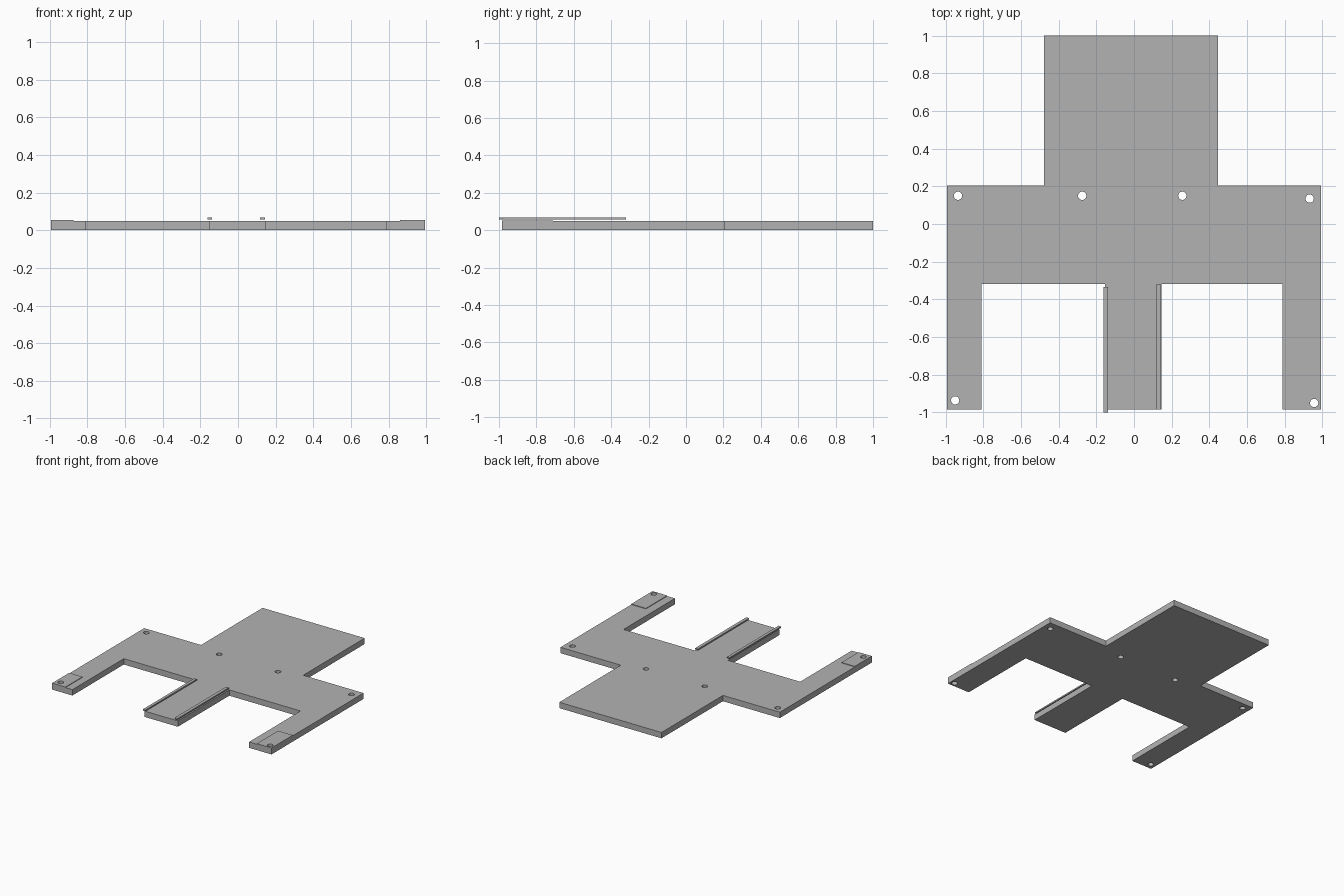
import bpy
import bmesh
from mathutils import Matrix

default = bpy.data.objects.get("Cube")
if default:
    bpy.data.objects.remove(default, do_unlink=True)

TOP = 0.048

grey = bpy.data.materials.new("plain grey")
grey.use_nodes = True
COLOUR = (0.45, 0.45, 0.45, 1)
grey.diffuse_color = COLOUR
grey.node_tree.nodes["Principled BSDF"].inputs["Base Color"].default_value = COLOUR


def finish(name, bm):
    bmesh.ops.recalc_face_normals(bm, faces=bm.faces)
    mesh = bpy.data.meshes.new(name)
    bm.to_mesh(mesh)
    bm.free()
    mesh.materials.append(grey)
    obj = bpy.data.objects.new(name, mesh)
    bpy.context.collection.objects.link(obj)
    return obj


def slab(name, outline, z0, z1):
    """Extrude a flat outline from z0 up to z1."""
    bm = bmesh.new()
    face = bm.faces.new([bm.verts.new((x, y, z0)) for x, y in outline])
    grown = bmesh.ops.extrude_face_region(bm, geom=[face])["geom"]
    verts = [v for v in grown if isinstance(v, bmesh.types.BMVert)]
    bmesh.ops.translate(bm, verts=verts, vec=(0, 0, z1 - z0))
    return finish(name, bm)


def box(name, x0, x1, y0, y1, z0, z1):
    return slab(name, [(x0, y0), (x1, y0), (x1, y1), (x0, y1)], z0, z1)


# Base plate: back panel, crossbar and three front legs
FRONT, INNER, SHOULDER = -0.985, -0.32, 0.205
base = slab("base_plate", [
    (-0.993, FRONT), (-0.81, FRONT), (-0.81, INNER), (-0.155, INNER),
    (-0.155, FRONT), (0.145, FRONT), (0.145, INNER), (0.79, INNER),
    (0.79, FRONT), (0.993, FRONT), (0.993, SHOULDER), (0.447, SHOULDER),
    (0.447, 1), (-0.478, 1), (-0.478, SHOULDER), (-0.993, SHOULDER),
], 0, TOP)

# Thin pads on the tips of the outer legs
right_pad = box("right_leg_pad", -0.993, -0.873, FRONT, -0.765, TOP, 0.053)
left_pad = box("left_leg_pad", 0.86, 0.993, FRONT, -0.71, TOP, 0.053)

# Rails held just above the middle leg
box("right_rail", -0.161, -0.138, -1, -0.335, 0.056, 0.067)
box("left_rail", 0.117, 0.143, FRONT, -0.322, 0.056, 0.067)

# Screw holes through plate and pads
bm = bmesh.new()
for x, y in [(-0.935, 0.15), (-0.275, 0.15), (0.257, 0.15),
             (0.933, 0.135), (-0.95, -0.937), (0.957, -0.951)]:
    bmesh.ops.create_cone(bm, cap_ends=True, segments=24, radius1=0.022,
                          radius2=0.022, depth=0.4,
                          matrix=Matrix.Translation((x, y, 0)))
cutter = finish("hole_cutter", bm)
cutter.hide_render = True

for obj in (base, right_pad, left_pad):
    cut = obj.modifiers.new("holes", "BOOLEAN")
    cut.operation = "DIFFERENCE"
    cut.solver = "EXACT"
    cut.object = cutter
    bpy.context.view_layer.objects.active = obj
    bpy.ops.object.modifier_apply(modifier=cut.name)
bpy.data.objects.remove(cutter, do_unlink=True)
